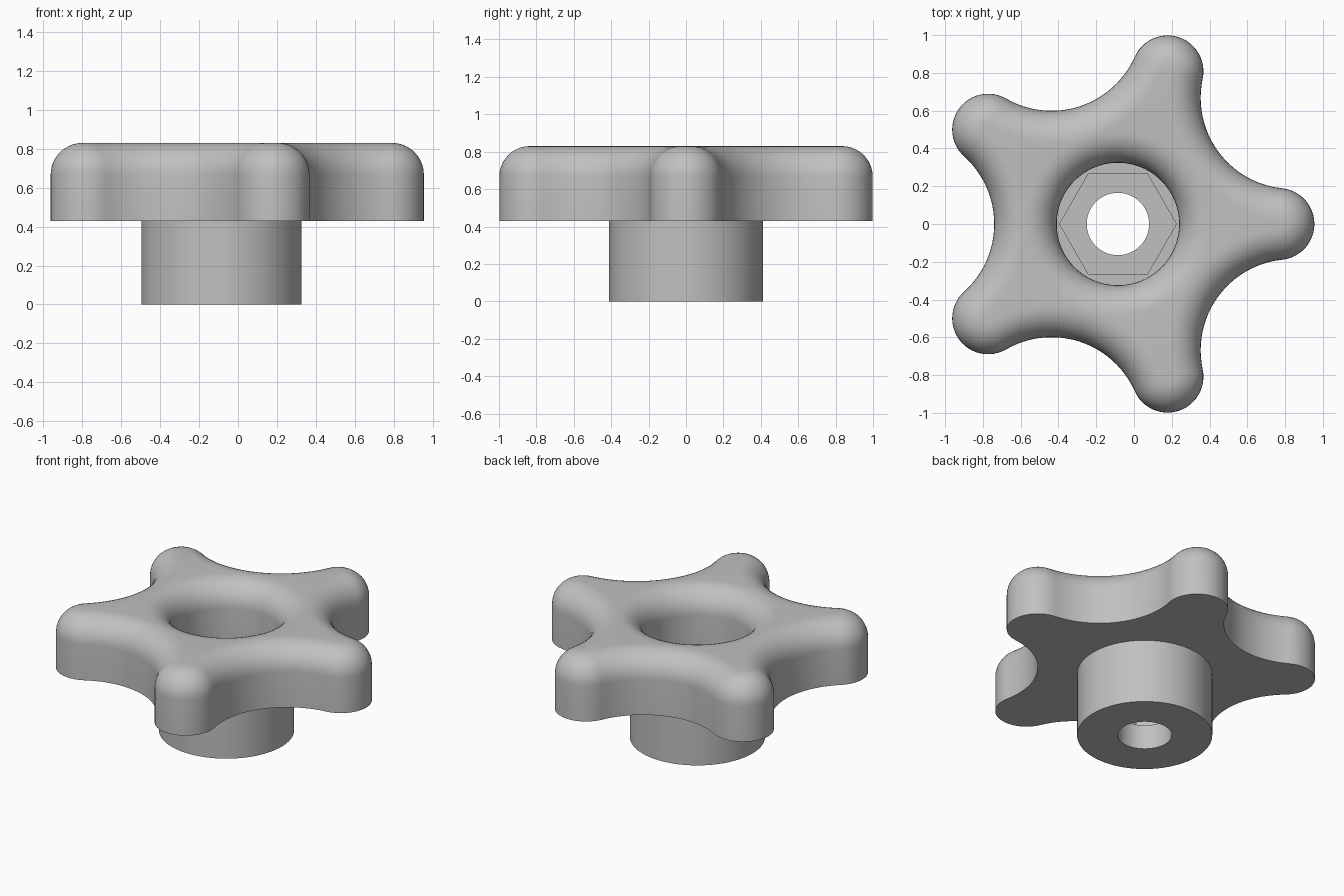
import bpy
import bmesh
from math import pi, cos, sin, atan2, hypot, radians

if "Cube" in bpy.data.objects:
    bpy.data.objects.remove(bpy.data.objects["Cube"], do_unlink=True)

CENTRE_X = -0.085
LOBES = 5
LOBE_DIST, LOBE_R = 0.85, 0.19         # lobe circles
VALLEY = 0.655                         # centre to bottom of each hollow
FILLET = 0.163
HEAD_LOW, HEAD_TOP = 0.43, 0.83
HOLE_R, HUB_R, BORE_R = 0.324, 0.412, 0.165
HEX_APOTHEM, HEX_FLOOR = 0.268, 0.165
STEPS = 24

grey = bpy.data.materials.new("plain_grey")
grey.use_nodes = True
colour = (0.53, 0.53, 0.53, 1)
grey.diffuse_color = colour
grey.node_tree.nodes["Principled BSDF"].inputs["Base Color"].default_value = colour


def star(inset):
    """Star outline of tangent arcs, offset inwards by inset."""
    half = pi / LOBES
    k = VALLEY - LOBE_R
    dist = (LOBE_DIST ** 2 - k ** 2) / (2 * (LOBE_DIST * cos(half) - k))
    hollow_r = dist - VALLEY
    hx, hy = dist * cos(half), dist * sin(half)
    swing = atan2(hy, hx - LOBE_DIST)   # direction of the tangent point
    pts = []
    for i in range(LOBES):
        turn = 2 * half * i
        local = []
        for s in range(STEPS):          # convex lobe
            a = -swing + 2 * swing * s / STEPS
            r = LOBE_R - inset
            local.append((LOBE_DIST + r * cos(a), r * sin(a)))
        start, end = swing + pi, 2 * half - swing + pi
        for s in range(STEPS):          # concave hollow
            a = start + (end - start) * s / STEPS
            r = hollow_r + inset
            local.append((hx + r * cos(a), hy + r * sin(a)))
        pts += [(x * cos(turn) - y * sin(turn), x * sin(turn) + y * cos(turn))
                for x, y in local]
    return pts


def circle(r, angles):
    return [(r * cos(a), r * sin(a)) for a in angles]


def hexagon(apothem, angles):
    return [(x, y) for a in angles
            for r in [apothem / cos(a % (pi / 3) - pi / 6)]
            for x, y in [(r * cos(a), r * sin(a))]]


def loft(name, rings):
    """Join a closed loop of (outline, height) rings into a solid."""
    bm = bmesh.new()
    loops = [[bm.verts.new((x, y, z)) for x, y in pts] for pts, z in rings]
    n = len(loops[0])
    for i, low in enumerate(loops):
        high = loops[(i + 1) % len(loops)]
        for j in range(n):
            k = (j + 1) % n
            bm.faces.new((low[j], low[k], high[k], high[j]))
    bmesh.ops.recalc_face_normals(bm, faces=bm.faces)
    mesh = bpy.data.meshes.new(name)
    bm.to_mesh(mesh)
    bm.free()
    mesh.materials.append(grey)
    obj = bpy.data.objects.new(name, mesh)
    obj.location.x = CENTRE_X
    bpy.context.collection.objects.link(obj)
    bpy.ops.object.select_all(action='DESELECT')
    obj.select_set(True)
    bpy.context.view_layer.objects.active = obj
    bpy.ops.object.shade_smooth_by_angle(angle=radians(30))
    return obj


# Star-shaped grip with rounded upper rim and rounded central hole
angles = [atan2(y, x) for x, y in star(0)]
arc = [pi / 2 * i / 10 for i in range(11)]
fillet_z = HEAD_TOP - FILLET
rings = [(star(0), HEAD_LOW)]
rings += [(star(FILLET * (1 - cos(a))), fillet_z + FILLET * sin(a)) for a in arc]
rings += [(circle(HOLE_R + FILLET * (1 - cos(a)), angles), fillet_z + FILLET * sin(a))
          for a in reversed(arc)]
rings += [(circle(HOLE_R, angles), HEAD_LOW)]
loft("star_grip", rings)

# Round hub with a hexagonal nut pocket and a through bore
turns = [2 * pi * i / 96 for i in range(96)]
loft("hub", [
    (circle(HUB_R, turns), 0),
    (circle(HUB_R, turns), HEAD_LOW),
    (hexagon(HEX_APOTHEM, turns), HEAD_LOW),
    (hexagon(HEX_APOTHEM, turns), HEX_FLOOR),
    (circle(BORE_R, turns), HEX_FLOOR),
    (circle(BORE_R, turns), 0),
])
